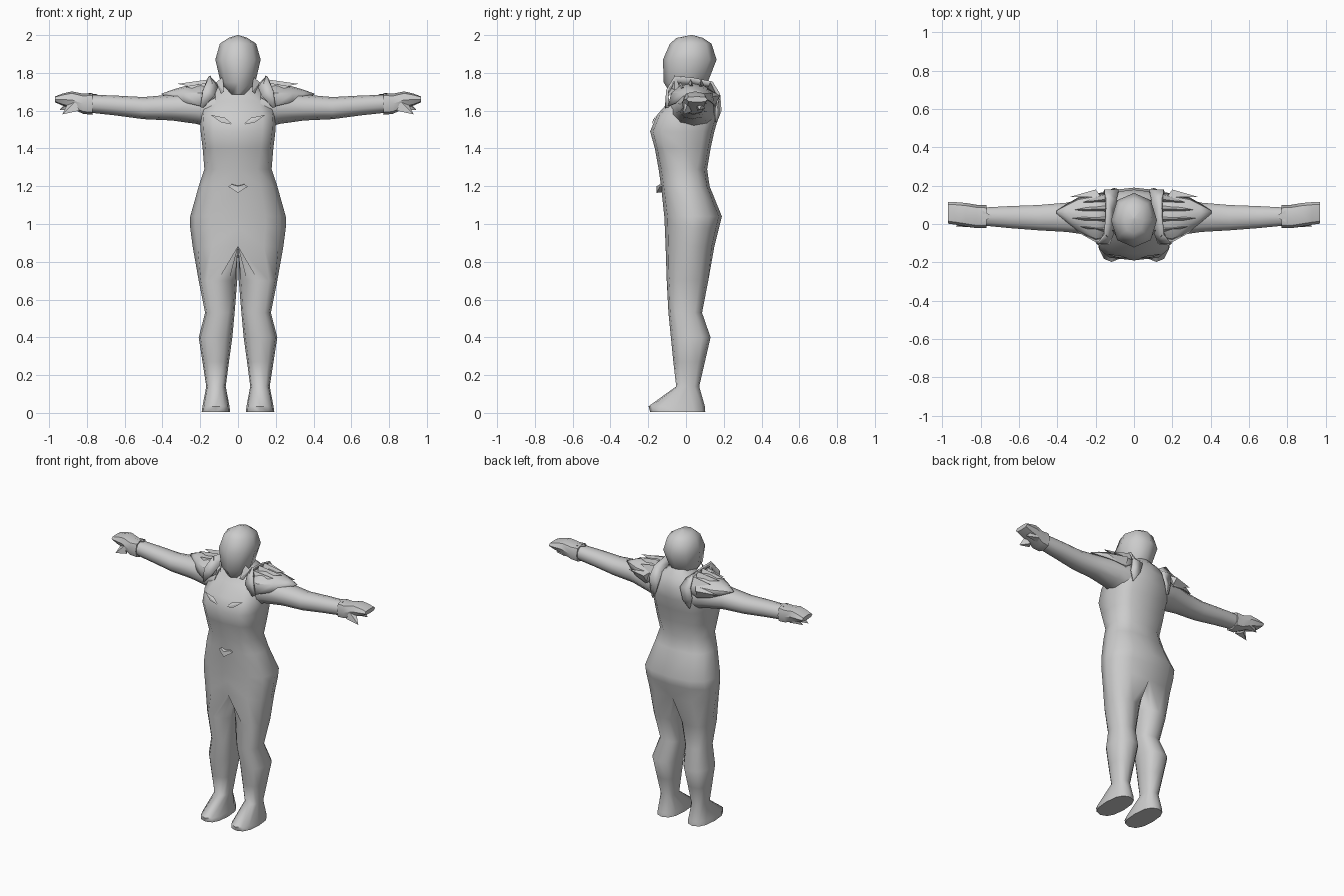
import bpy, bmesh, math
from mathutils import Vector

if "Cube" in bpy.data.objects:
    bpy.data.objects.remove(bpy.data.objects["Cube"])

grey = bpy.data.materials.new("plain grey")
grey.diffuse_color = (0.6, 0.6, 0.6, 1)
grey.use_nodes = True
grey.node_tree.nodes["Principled BSDF"].inputs["Base Color"].default_value = grey.diffuse_color


def finish(name, bm, mirror=True, angle=50, thick=0):
    bmesh.ops.remove_doubles(bm, verts=bm.verts, dist=0.0005)
    bmesh.ops.recalc_face_normals(bm, faces=bm.faces)
    me = bpy.data.meshes.new(name)
    bm.to_mesh(me)
    bm.free()
    me.materials.append(grey)
    ob = bpy.data.objects.new(name, me)
    bpy.context.collection.objects.link(ob)
    if thick:
        s = ob.modifiers.new("thickness", 'SOLIDIFY')
        s.thickness = thick
    if mirror:
        m = ob.modifiers.new("mirror", 'MIRROR')
        m.merge_threshold = 0.001
    bpy.ops.object.select_all(action='DESELECT')
    bpy.context.view_layer.objects.active = ob
    ob.select_set(True)
    bpy.ops.object.shade_smooth_by_angle(angle=math.radians(angle))
    return ob


def loft(bm, rings, closed=True, cap_start=False, cap_end=False):
    vs = [[bm.verts.new(p) for p in r] for r in rings]
    n = len(vs[0])
    for a, b in zip(vs, vs[1:]):
        for i in range(n if closed else n - 1):
            j = (i + 1) % n
            bm.faces.new((a[i], a[j], b[j], b[i]))
    if cap_start:
        bm.faces.new(vs[0])
    if cap_end:
        bm.faces.new(vs[-1])


def oval(c0, c1, d0, d1, n=12, p=0.8):
    """Rounded box outline starting at the low end of the second axis."""
    out = []
    for i in range(n):
        a = -math.pi / 2 + 2 * math.pi * i / n
        c, s = math.cos(a), math.sin(a)
        c = 0 if abs(c) < 1e-6 else math.copysign(abs(c) ** p, c)
        s = 0 if abs(s) < 1e-6 else math.copysign(abs(s) ** p, s)
        out.append(((c0 + c1) / 2 + c * (c1 - c0) / 2, (d0 + d1) / 2 + s * (d1 - d0) / 2))
    return out


# Body half: torso shell that splits into a closed leg, mirrored
bm = bmesh.new()
torso = [  # z, half width, front y, back y
    (1.76, .06, -.02, .12), (1.715, .12, -.04, .16), (1.65, .195, -.09, .18),
    (1.575, .203, -.155, .175), (1.49, .198, -.19, .15), (1.4, .187, -.165, .13),
    (1.29, .178, -.145, .112), (1.2, .208, -.132, .125), (1.04, .253, -.115, .19),
    (0.98, .253, -.112, .175), (0.88, .24, -.108, .15)]
half = []
for z, w, f, b in torso:
    p = .62 if 1.38 < z < 1.6 else .8
    half.append([(x, y, z) for x, y in oval(-w, w, f, b, p=p)[:7]])
loft(bm, half, closed=False)
legs = [  # z, inner x, outer x, front y, back y
    (0.70, .004, .208, -.102, .118), (0.53, .018, .174, -.093, .085),
    (0.40, .03, .208, -.08, .13), (0.27, .048, .188, -.067, .1),
    (0.14, .065, .168, -.052, .07), (0.035, .045, .188, -.198, .1), (0.006, .042, .192, -.19, .102)]
f, b = torso[-1][2:]
top = half[-1] + [(0, b + (f - b) * i / 6, .88) for i in range(1, 6)]
rings = [top] + [[(x, y, z) for x, y in oval(i, o, f, b)] for z, i, o, f, b in legs]
loft(bm, rings, cap_end=True)
finish("body", bm, angle=60)

# Head, faceted egg
bm = bmesh.new()
head = [(1.685, .045, -.08, .05), (1.75, .092, -.118, .115), (1.87, .12, -.122, .162),
        (1.955, .096, -.085, .135), (1.985, .05, -.05, .09), (2.0, .004, .025, .035)]
loft(bm, [[(x, y, z) for x, y in oval(-w, w, f, b, 8, .9)] for z, w, f, b in head],
     cap_start=True, cap_end=True)
finish("head", bm, mirror=False, angle=60)

# Neck
bm = bmesh.new()
loft(bm, [[(x, y, z) for x, y in oval(-.068, .068, -.04, .11, 8)] for z in (1.62, 1.8)])
finish("neck", bm, mirror=False)


def along_x(name, rows, n, angle=50, p=.9):
    bm = bmesh.new()
    loft(bm, [[(x, y, z) for y, z in oval(f, b, lo, hi, n, p)] for x, f, b, lo, hi in rows],
         cap_start=True, cap_end=True)
    return finish(name, bm, angle=angle)


# Arms and gloves: x, front y, back y, low z, high z
along_x("arm", [(.12, -.09, .16, 1.5, 1.71), (.22, -.065, .15, 1.53, 1.7), (.35, -.045, .115, 1.548, 1.685),
                (.5, -.036, .102, 1.555, 1.672), (.65, -.024, .096, 1.575, 1.68), (.79, -.01, .088, 1.59, 1.685)], 10)
along_x("hand", [(.77, -.02, .098, 1.578, 1.694), (.82, -.022, .1, 1.583, 1.69), (.88, -.012, .11, 1.612, 1.702),
                 (.93, -.004, .114, 1.627, 1.69), (.97, .002, .115, 1.645, 1.675)], 8, 40, .75)


def spike(name, base, tip, thick=0):
    bm = bmesh.new()
    vs = [bm.verts.new(p) for p in base]
    t = bm.verts.new(tip)
    for i in range(len(vs)):
        bm.faces.new((vs[i], vs[(i + 1) % len(vs)], t))
    bm.faces.new(vs)
    return finish(name, bm, angle=25)


# Thumb, finger point and glove cuff point
spike("thumb", [(.84, -.018, 1.60), (.87, .03, 1.595), (.9, .01, 1.64), (.86, -.01, 1.65)], (.93, -.012, 1.58))
spike("lower_finger", [(.84, .06, 1.60), (.86, .1, 1.61), (.91, .09, 1.64), (.89, .05, 1.64)], (.945, .07, 1.605))
spike("cuff_point", [(.79, .01, 1.69), (.79, .07, 1.69), (.79, .04, 1.67)], (.74, .04, 1.688))

# Shoulder guard: arched plates tapering to a point
bm = bmesh.new()
rows = [(.12, -.075, .17, 1.67, 1.735), (.2, -.095, .16, 1.625, 1.745), (.29, -.045, .14, 1.645, 1.728),
        (.35, .005, .105, 1.665, 1.71), (.405, .055, .07, 1.685, 1.69)]
arch = []
for x, f, b, lo, hi in rows:
    arch.append([(x, (f + b) / 2 - math.cos(a) * (b - f) / 2, lo + (hi - lo) * math.sin(a) ** .8)
                 for a in [math.pi * i / 6 * .9999 for i in range(7)]])
loft(bm, arch, closed=False)
finish("shoulder_guard", bm, angle=35, thick=.006)

# Layered fins on the shoulder guard
for i, (y, x1, z1) in enumerate([(-.03, .28, 1.728), (.025, .32, 1.742), (.08, .31, 1.742), (.13, .27, 1.72)]):
    zb = 1.765 - abs(y - .05) * .3
    spike("shoulder_fin_%d" % i, [(.15, y - .026, zb - .05), (.14, y, zb + .01), (.15, y + .026, zb - .05)],
          (x1, y + (.05 - y) * .2, z1))
spike("rear_shoulder_fin", [(.17, .14, 1.7), (.2, .18, 1.68), (.19, .15, 1.62)], (.34, .14, 1.675))


def strip(name, pairs, thick=.012):
    bm = bmesh.new()
    loft(bm, pairs, closed=False)
    return finish(name, bm, angle=35, thick=thick)


# Collar band: from the chest over the shoulder and down the back
strip("collar_band", [
    [(.185, -.112, 1.615), (.2, -.1, 1.62)],
    [(.125, -.105, 1.68), (.185, -.105, 1.71)],
    [(.105, -.05, 1.725), (.15, -.06, 1.785)],
    [(.1, .04, 1.735), (.14, .04, 1.775)],
    [(.09, .13, 1.725), (.145, .14, 1.755)],
    [(.08, .182, 1.68), (.155, .18, 1.69)],
    [(.105, .188, 1.6), (.16, .165, 1.61)],
    [(.14, .165, 1.54), (.145, .164, 1.54)]])
# Pointed inner lapel beside the neck
spike("lapel", [(.08, -.04, 1.78), (.115, -.03, 1.75), (.09, -.07, 1.69)], (.075, -.09, 1.7))
spike("lapel_point", [(.13, -.08, 1.72), (.165, -.06, 1.71), (.15, -.03, 1.72)], (.145, -.06, 1.79))


def plate(name, pts, depth):
    """Raised shape whose lower edge stands proud of the body."""
    bm = bmesh.new()
    bot = [bm.verts.new(p) for p in pts]
    c = sum((Vector(p) for p in pts), Vector()) / len(pts)
    tip = bm.verts.new(c + Vector((0, -depth, 0)))
    for i in range(len(bot)):
        bm.faces.new((bot[i], bot[(i + 1) % len(bot)], tip))
    return finish(name, bm, angle=20)


# Chest slits and belt buckle
plate("chest_slit", [(.025, -.18, 1.525), (.07, -.165, 1.563), (.145, -.155, 1.578), (.09, -.176, 1.538)], .006)
bm = bmesh.new()
edge = [(0, 1.165), (.052, 1.198), (.035, 1.21), (0, 1.2)]
front = [bm.verts.new((x, -.138 - (.018 if i in (0, 3) else 0), z)) for i, (x, z) in enumerate(edge)]
back = [bm.verts.new((x * .8, -.12, z + .004)) for x, z in edge]
bm.faces.new(front)
for i in range(3):
    bm.faces.new((front[i], front[i + 1], back[i + 1], back[i]))
finish("belt_buckle", bm, angle=20)
